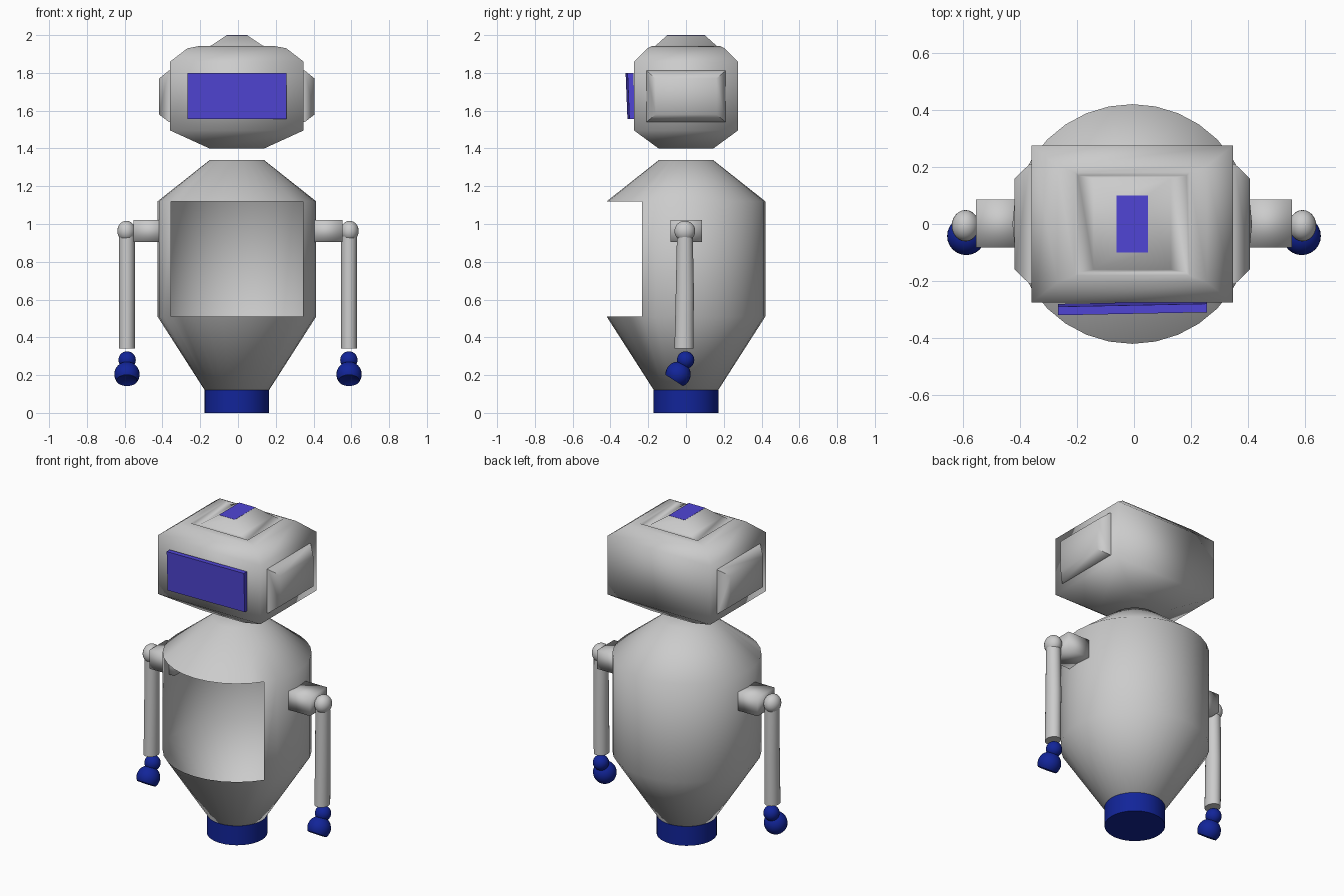
import bpy, bmesh, math
from mathutils import Vector, Matrix

if "Cube" in bpy.data.objects:
    bpy.data.objects.remove(bpy.data.objects["Cube"])

CX = -0.006  # small sideways offset of head and body


def material(name, color):
    m = bpy.data.materials.new(name)
    m.diffuse_color = color
    m.use_nodes = True
    m.node_tree.nodes["Principled BSDF"].inputs["Base Color"].default_value = m.diffuse_color
    return m


NAVY = material("navy", (0.006, 0.018, 0.32, 1))
VIOLET = material("violet", (0.08, 0.06, 0.66, 1))


def finish(name, bm, mat=None, angle=None, fix=True):
    if fix:
        bmesh.ops.recalc_face_normals(bm, faces=bm.faces)
    me = bpy.data.meshes.new(name)
    bm.to_mesh(me)
    bm.free()
    ob = bpy.data.objects.new(name, me)
    bpy.context.collection.objects.link(ob)
    if mat:
        me.materials.append(mat)
    if angle:
        bpy.ops.object.select_all(action='DESELECT')
        ob.select_set(True)
        bpy.context.view_layer.objects.active = ob
        bpy.ops.object.shade_smooth_by_angle(angle=math.radians(angle))
    return ob


def loft(rings):
    """Skin closed loops of points, capping both ends."""
    bm = bmesh.new()
    loops = [[bm.verts.new(p) for p in r] for r in rings]
    n = len(loops[0])
    for a, b in zip(loops, loops[1:]):
        for i in range(n):
            j = (i + 1) % n
            bm.faces.new((a[i], a[j], b[j], b[i]))
    bm.faces.new(loops[0][::-1])
    bm.faces.new(loops[-1])
    return bm


def rect(hx, hy, z):
    return [(CX + sx * hx, sy * hy, z) for sx, sy in ((-1, -1), (1, -1), (1, 1), (-1, 1))]


def circle(x, y, z, rx, ry, n=32):
    return [(x + rx * math.sin(2 * math.pi * i / n),
             y - ry * math.cos(2 * math.pi * i / n), z) for i in range(n)]


# Body shell, with an open window at the front
bm = loft([circle(CX, 0, z, r, r) for r, z in
           ((0.17, 0.12), (0.42, 0.51), (0.42, 1.12), (0.142, 1.34))])
window = [f for f in bm.faces if len(f.verts) == 4
          and 0.6 < f.calc_center_median().z < 1.0 and f.calc_center_median().y < -0.235]
bmesh.ops.delete(bm, geom=window, context='FACES')
finish("body_shell", bm, angle=60)

# Base
finish("base", loft([circle(CX, 0, z, 0.171, 0.171) for z in (0, 0.12)]), NAVY, 40)

# Head with stepped crown
head = finish("head", loft([rect(*r) for r in (
    (0.145, 0.145, 1.40), (0.353, 0.275, 1.495), (0.353, 0.275, 1.86),
    (0.262, 0.205, 1.93), (0.20, 0.18, 1.942), (0.19, 0.17, 1.932),
    (0.135, 0.16, 1.945), (0.055, 0.10, 1.999))]), angle=100)

# Coloured patch on the crown
finish("crown_light", loft([rect(0.055, 0.10, z) for z in (1.995, 2.0)]), VIOLET)

# Visor, slightly skewed
def visor_ring(y):
    return [(x, y - 0.04 * (z - 1.555) + 0.02 * (x + 0.267), z)
            for x, z in ((-0.267, 1.555), (0.256, 1.555), (0.256, 1.80), (-0.267, 1.80))]
finish("visor", loft([visor_ring(-0.31), visor_ring(-0.28)]), VIOLET)

for side, s in (("left", -1), ("right", 1)):
    # Ear panel
    rings = []
    for x, hy, z0, z1 in ((0.345, 0.21, 1.54, 1.815), (0.36, 0.21, 1.54, 1.812),
                          (0.412, 0.16, 1.58, 1.77)):
        rings.append([(CX + s * x, -hy, z0), (CX + s * x, hy, z0),
                      (CX + s * x, hy, z1), (CX + s * x, -hy, z1)])
    finish(side + "_ear", loft(rings), angle=60)

    # Shoulder block
    ring = ((-0.082, 0.905), (0.086, 0.905), (0.086, 1.02), (-0.082, 1.02))
    finish(side + "_shoulder",
           loft([[(s * x, y, z) for y, z in ring] for x in (0.38, 0.553)]), angle=100)

    # Shoulder ball
    bm = bmesh.new()
    bmesh.ops.create_uvsphere(bm, u_segments=24, v_segments=14, radius=0.055,
                              matrix=Matrix.Translation((s * 0.591, -0.006, 0.962))
                              @ Matrix.Diagonal((0.87, 1, 1, 1)))
    finish(side + "_shoulder_ball", bm, angle=60)

    # Arm
    finish(side + "_arm", loft([
        circle(s * 0.588, -0.011, 0.34, 0.042, 0.05, 24),
        circle(s * 0.588, -0.006, 0.64, 0.042, 0.048, 24),
        circle(s * 0.588, -0.006, 0.935, 0.042, 0.042, 24)]), angle=60)

    # Wrist ball
    bm = bmesh.new()
    bmesh.ops.create_uvsphere(bm, u_segments=24, v_segments=14, radius=0.046,
                              matrix=Matrix.Translation((s * 0.587, -0.002, 0.28)))
    finish(side + "_wrist", bm, NAVY, 60)

    # Hand: sphere sliced open towards the lower front
    c = Vector((s * 0.588, -0.042, 0.204))
    n = Vector((0, -0.54, -0.84)).normalized()
    bm = bmesh.new()
    bmesh.ops.create_uvsphere(bm, u_segments=24, v_segments=16, radius=0.067,
                              matrix=Matrix.Translation(c))
    cut = bmesh.ops.bisect_plane(bm, geom=bm.verts[:] + bm.edges[:] + bm.faces[:],
                                 plane_co=c + n * 0.038, plane_no=n, clear_outer=True)
    rim = [e for e in cut["geom_cut"] if isinstance(e, bmesh.types.BMEdge)]
    cap = bmesh.ops.contextual_create(bm, geom=rim)["faces"]
    hollow = bmesh.ops.poke(bm, faces=cap)["verts"]
    for v in hollow:
        v.co -= n * 0.025
    finish(side + "_hand", bm, NAVY, 50)
